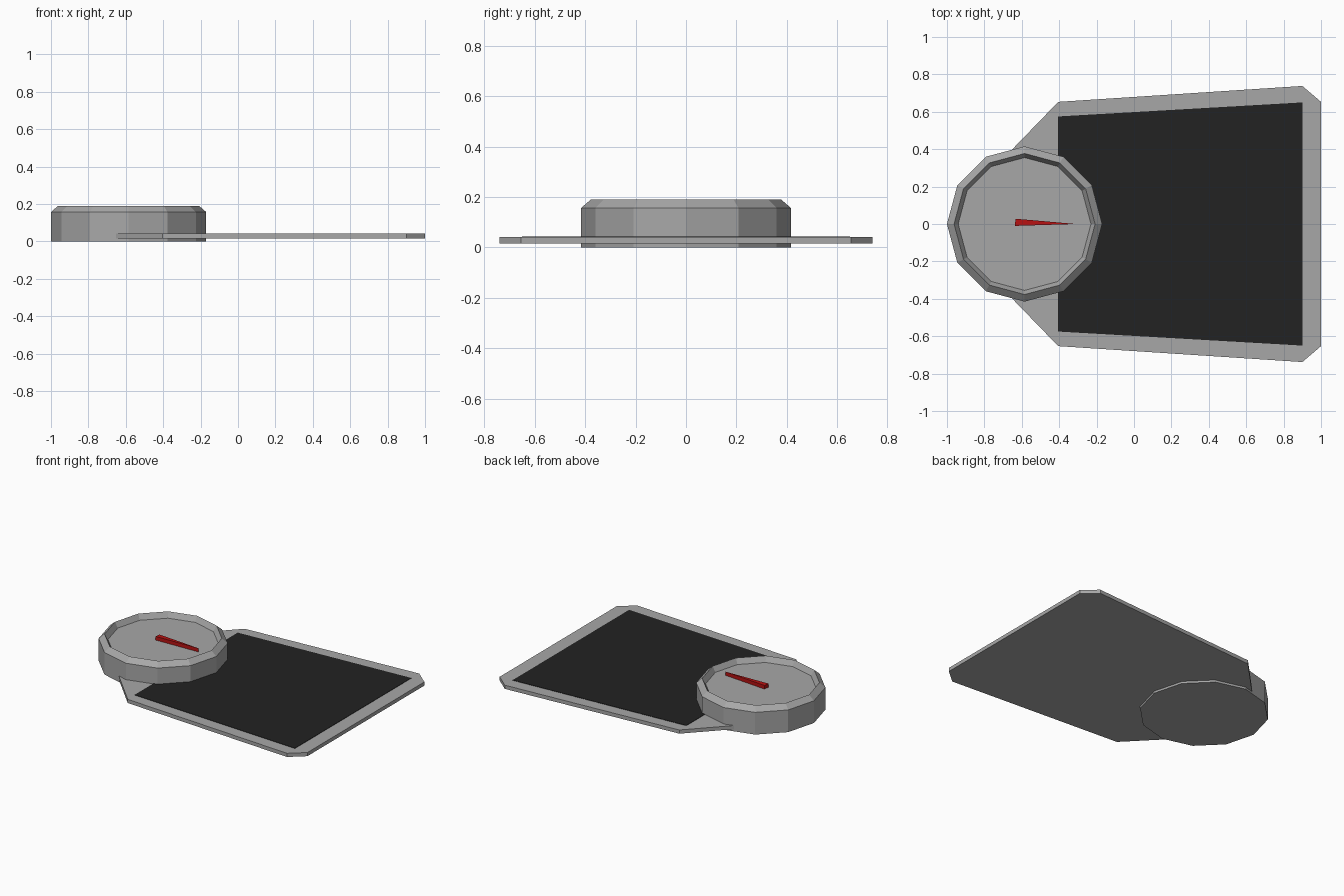
import bpy, bmesh, math

if "Cube" in bpy.data.objects:
    bpy.data.objects.remove(bpy.data.objects["Cube"])


def material(name, rgb):
    m = bpy.data.materials.new(name)
    m.diffuse_color = (*rgb, 1)
    m.use_nodes = True
    m.node_tree.nodes["Principled BSDF"].inputs["Base Color"].default_value = m.diffuse_color
    return m


GREY = material("mid grey", (0.39, 0.39, 0.39))
BLACK = material("near black", (0.016, 0.016, 0.016))
RED = material("dark red", (0.48, 0.006, 0.006))


def finish(bm, name, mat):
    bmesh.ops.recalc_face_normals(bm, faces=bm.faces)
    mesh = bpy.data.meshes.new(name)
    bm.to_mesh(mesh)
    bm.free()
    mesh.materials.append(mat)
    ob = bpy.data.objects.new(name, mesh)
    bpy.context.collection.objects.link(ob)
    return ob


def prism(name, outline, z0, z1, mat):
    """Extrude a flat outline from z0 up to z1."""
    bm = bmesh.new()
    face = bm.faces.new([bm.verts.new((x, y, z0)) for x, y in outline])
    top = bmesh.ops.extrude_face_region(bm, geom=[face])["geom"]
    for v in top:
        if isinstance(v, bmesh.types.BMVert):
            v.co.z = z1
    return finish(bm, name, mat)


def lathe(name, centre, profile, sides, mat):
    """Stack polygon rings (radius, z) and cap both ends."""
    bm = bmesh.new()
    rings = []
    for r, z in profile:
        rings.append([bm.verts.new((centre[0] + r * math.cos(math.tau * i / sides),
                                    centre[1] + r * math.sin(math.tau * i / sides), z))
                      for i in range(sides)])
    for a, b in zip(rings, rings[1:]):
        for i in range(sides):
            j = (i + 1) % sides
            bm.faces.new((a[i], a[j], b[j], b[i]))
    bm.faces.new(rings[0])
    bm.faces.new(rings[-1])
    return finish(bm, name, mat)


def mirrored(half):
    """Close a half outline by mirroring it across y = 0."""
    return half + [(x, -y) for x, y in reversed(half)]


# Base plate with clipped corners, running in under the dial
prism("base_plate", mirrored([(-0.655, 0.395), (-0.405, 0.653), (0.9, 0.738), (1.0, 0.653)]),
      0.015, 0.041, GREY)

# Dark panel laid on the plate
prism("dark_panel", mirrored([(-0.405, 0.575), (0.9, 0.65)]), 0.0405, 0.0435, BLACK)

# Twelve-sided dial housing: wall, chamfer, inner lip, recessed face
lathe("dial_housing", (-0.585, 0),
      [(0.415, 0), (0.415, 0.157), (0.377, 0.19), (0.355, 0.152)], 12, GREY)

# Tapered needle on the dial face
prism("needle", [(-0.637, -0.01), (-0.31, 0.0), (-0.633, 0.028)], 0.151, 0.178, RED)
